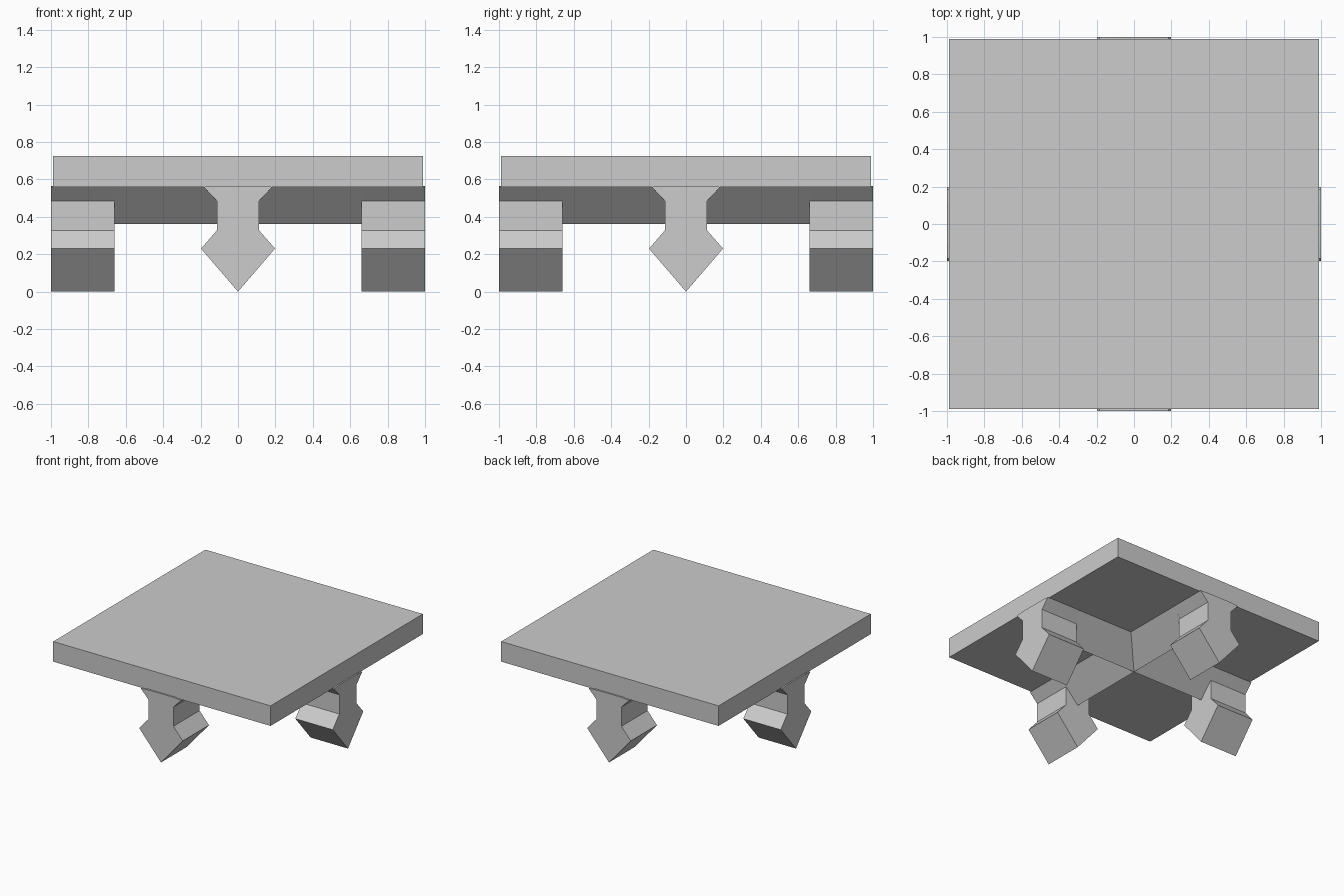
import bpy
import bmesh
import math
from mathutils import Matrix

cube = bpy.data.objects.get("Cube")
if cube:
    bpy.data.objects.remove(cube, do_unlink=True)

grey = bpy.data.materials.new("light_grey")
grey.use_nodes = True
colour = (0.604, 0.604, 0.604, 1)
grey.diffuse_color = colour
grey.node_tree.nodes["Principled BSDF"].inputs["Base Color"].default_value = colour


def prism(name, half_profile, y0, y1, turn=0):
    """Extrude a mirrored (x, z) half profile along y, then turn it about z."""
    mirrored = [(-x, z) for x, z in reversed(half_profile) if x > 0]
    bm = bmesh.new()
    face = bm.faces.new([bm.verts.new((x, y0, z)) for x, z in half_profile + mirrored])
    ext = bmesh.ops.extrude_face_region(bm, geom=[face])
    verts = [g for g in ext["geom"] if isinstance(g, bmesh.types.BMVert)]
    bmesh.ops.translate(bm, verts=verts, vec=(0, y1 - y0, 0))
    bm.transform(Matrix.Rotation(turn, 4, "Z"))
    bmesh.ops.recalc_face_normals(bm, faces=bm.faces)
    mesh = bpy.data.meshes.new(name)
    bm.to_mesh(mesh)
    bm.free()
    mesh.materials.append(grey)
    obj = bpy.data.objects.new(name, mesh)
    bpy.context.collection.objects.link(obj)
    return obj


RIM, TOP, UNDER = 0.988, 0.725, 0.56

# Flat square top
prism("top_plate", [(RIM, UNDER), (RIM, TOP)], -RIM, RIM)

# Crossed triangular ribs under the plate
rib = [(0, 0.362), (0.184, UNDER)]
prism("rib_front_back", rib, -0.68, 0.68)
prism("rib_left_right", rib, -0.68, 0.68, math.pi / 2)

# Arrow-headed clip at the middle of each side
clip = [(0, 0), (0.198, 0.23), (0.113, 0.327), (0.113, 0.485),
        (0.184, UNDER), (0.11, 0.566)]
for i, side in enumerate(("front", "left", "back", "right")):
    prism("clip_" + side, clip, -1, -0.66, i * math.pi / 2)
